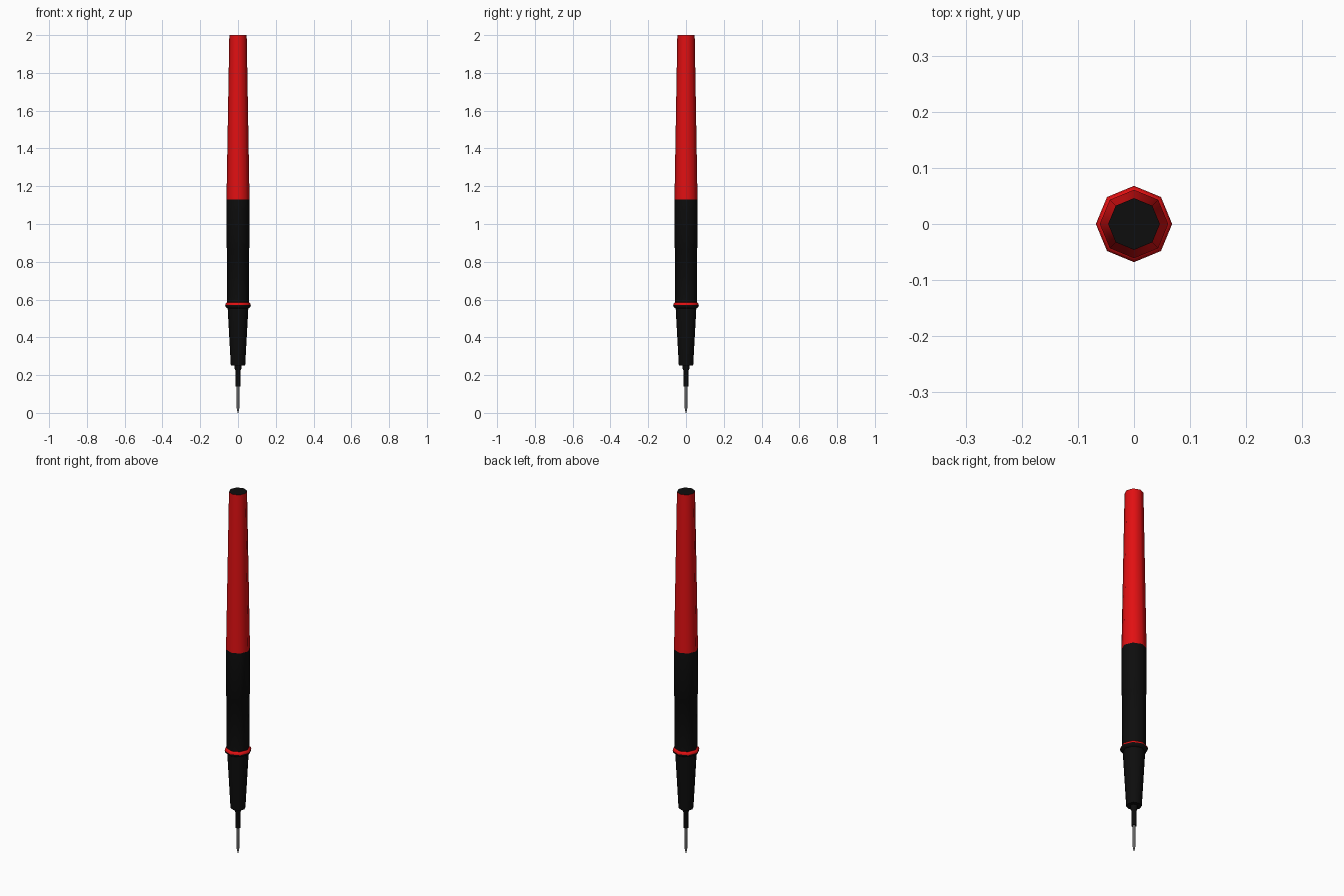
import bpy, bmesh
from math import cos, sin, pi, radians

if "Cube" in bpy.data.objects:
    bpy.data.objects.remove(bpy.data.objects["Cube"])

SIDES = 8


def material(name, rgb):
    m = bpy.data.materials.new(name)
    m.use_nodes = True
    m.diffuse_color = (*rgb, 1)
    m.node_tree.nodes["Principled BSDF"].inputs["Base Color"].default_value = (*rgb, 1)
    return m


black = material("black plastic", (0.004, 0.004, 0.004))
red = material("red plastic", (0.75, 0.005, 0.006))
steel = material("grey steel", (0.22, 0.22, 0.22))


def lathe(name, profile, mats, pick=None):
    """Turn (radius, height) points, bottom to top, into a closed eight-sided part."""
    bm = bmesh.new()
    rings = [[bm.verts.new((r * cos(2 * pi * i / SIDES), r * sin(2 * pi * i / SIDES), z))
              for i in range(SIDES)] for r, z in profile]
    for low, high in zip(rings, rings[1:]):
        for i in range(SIDES):
            j = (i + 1) % SIDES
            bm.faces.new((low[i], low[j], high[j], high[i]))
    bm.faces.new(rings[0][::-1])
    bm.faces.new(rings[-1])
    bm.normal_update()
    if pick:
        for f in bm.faces:
            f.material_index = pick(f)
    mesh = bpy.data.meshes.new(name)
    bm.to_mesh(mesh)
    bm.free()
    for m in mats:
        mesh.materials.append(m)
    obj = bpy.data.objects.new(name, mesh)
    bpy.context.collection.objects.link(obj)
    bpy.ops.object.select_all(action='DESELECT')
    obj.select_set(True)
    bpy.context.view_layer.objects.active = obj
    bpy.ops.object.shade_smooth_by_angle(angle=radians(50))
    return obj


# Metal needle with a tapered point
lathe("needle_tip", [(0.002, 0), (0.007, 0.025), (0.007, 0.15)], [steel])

# Insulating sleeve around the needle
lathe("needle_sleeve", [(0.013, 0.14), (0.013, 0.225), (0.018, 0.235), (0.018, 0.26)], [black])

# Tapered nose
lathe("nose_cone", [(0.038, 0.25), (0.055, 0.56)], [black])

# Finger guard: black underneath, red on top
lathe("finger_guard", [(0.054, 0.553), (0.066, 0.56), (0.068, 0.57), (0.066, 0.579), (0.057, 0.585)],
      [black, red], lambda f: int(f.calc_center_median().z > 0.571))

# Grip, slightly thicker in its upper half
lathe("grip", [(0.058, 0.57), (0.058, 0.87), (0.061, 0.875), (0.061, 1.13)], [black])

# Red handle with a black end face
lathe("handle", [(0.061, 1.13), (0.046, 2.0)], [red, black],
      lambda f: int(f.normal.z > 0.9))
